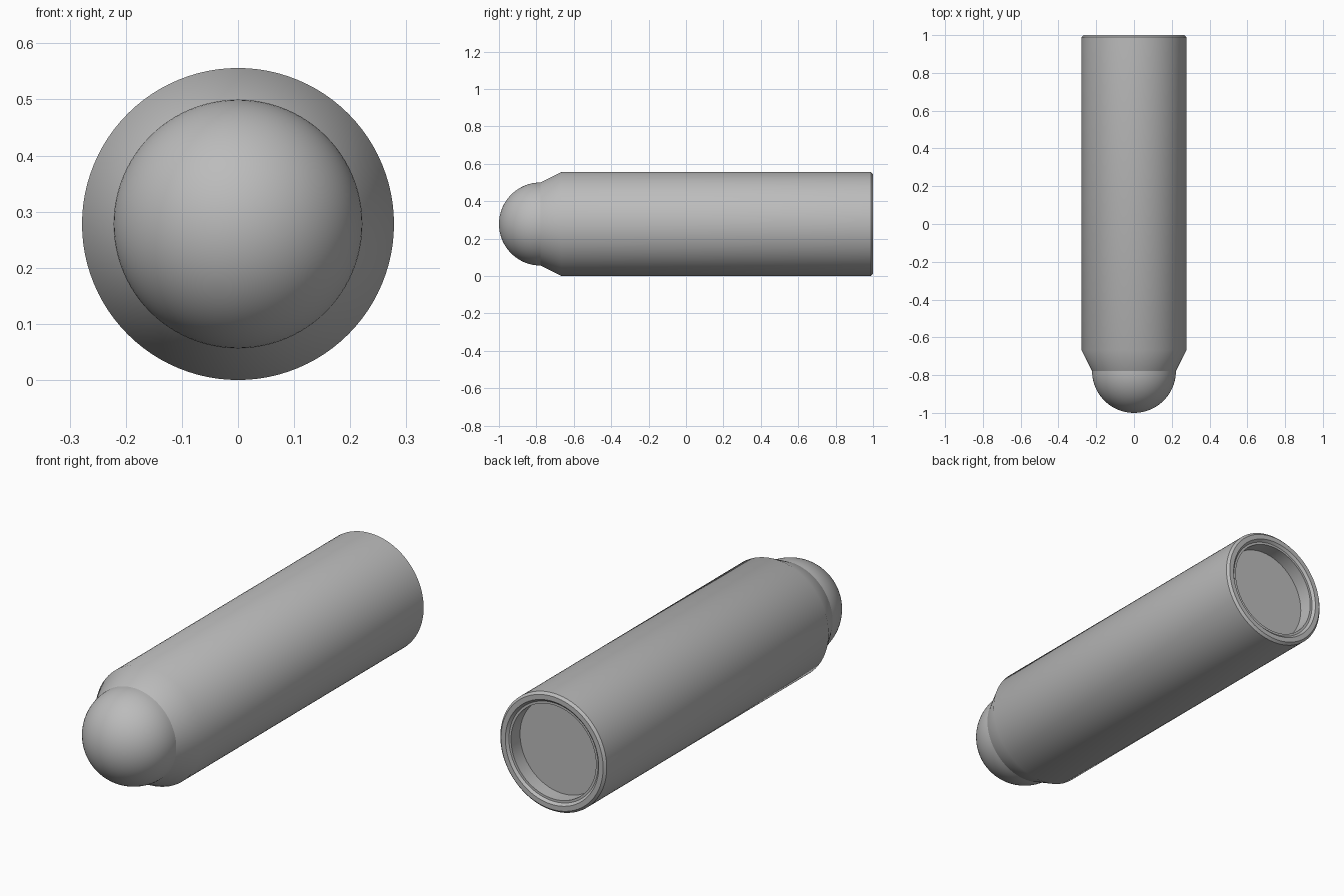
import bpy, bmesh, math
from mathutils import Vector, Matrix

if "Cube" in bpy.data.objects:
    bpy.data.objects.remove(bpy.data.objects["Cube"], do_unlink=True)

RADIUS = 0.278
NOSE = 0.222
SHOULDER = -0.778
SEGMENTS = 96

grey = bpy.data.materials.new("plain_grey")
grey.use_nodes = True
colour = (0.5, 0.5, 0.5, 1)
grey.diffuse_color = colour
grey.node_tree.nodes["Principled BSDF"].inputs["Base Color"].default_value = colour


def lathe(name, profile, smooth_angle):
    """Spin (radius, y) points around the long axis."""
    bm = bmesh.new()
    verts = [bm.verts.new((r, y, 0)) for r, y in profile]
    edges = [bm.edges.new(pair) for pair in zip(verts, verts[1:])]
    bmesh.ops.spin(bm, geom=verts + edges, cent=(0, 0, 0), axis=(0, 1, 0),
                   angle=math.tau, steps=SEGMENTS, use_duplicate=False)
    bmesh.ops.remove_doubles(bm, verts=bm.verts, dist=0.0001)
    bmesh.ops.recalc_face_normals(bm, faces=bm.faces)
    bmesh.ops.translate(bm, verts=bm.verts, vec=(0, 0, RADIUS))
    mesh = bpy.data.meshes.new(name)
    bm.to_mesh(mesh)
    bm.free()
    mesh.materials.append(grey)
    obj = bpy.data.objects.new(name, mesh)
    bpy.context.collection.objects.link(obj)
    bpy.ops.object.select_all(action="DESELECT")
    obj.select_set(True)
    bpy.context.view_layer.objects.active = obj
    bpy.ops.object.shade_smooth_by_angle(angle=math.radians(smooth_angle))
    return obj


# Tube with tapered shoulder, bevelled rim and recessed rear end
lathe("body", [
    (0, SHOULDER), (NOSE, SHOULDER), (RADIUS, -0.667),
    (RADIUS, 0.989), (0.267, 1.0),
    (0.244, 1.0), (0.233, 0.989),
    (NOSE, 0.989), (NOSE, 0.922), (0, 0.922),
], 30)

# Hemispherical nose
arc = [math.radians(90 * i / 24) for i in range(25)]
lathe("rounded_nose", [(NOSE * math.sin(a), SHOULDER - NOSE * math.cos(a)) for a in arc], 40)
